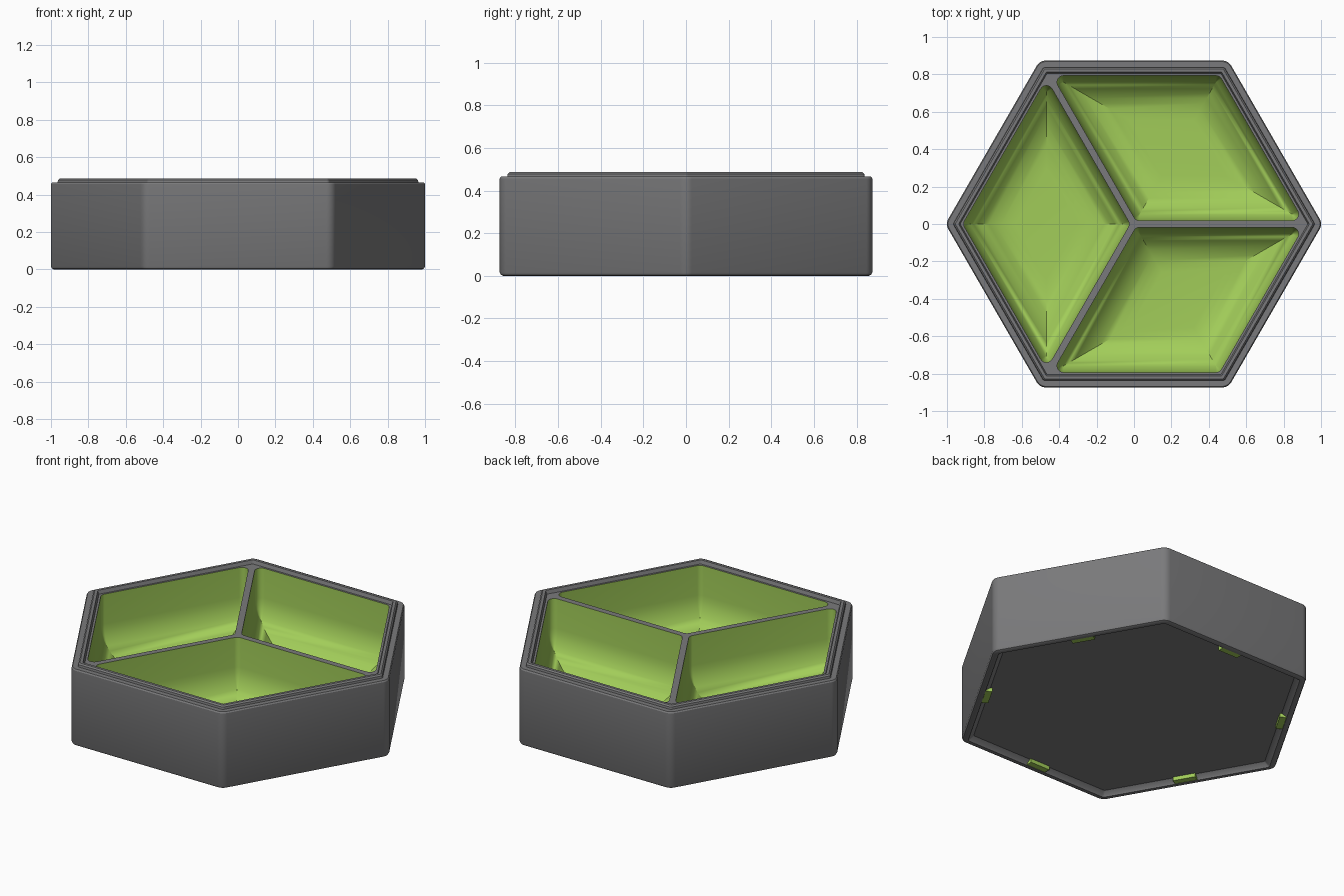
import bpy, bmesh, math
from mathutils import Matrix, Vector

cube = bpy.data.objects.get("Cube")
if cube:
    bpy.data.objects.remove(cube, do_unlink=True)


def material(name, rgb):
    mat = bpy.data.materials.new(name)
    mat.use_nodes = True
    color = (*rgb, 1)
    mat.diffuse_color = color
    mat.node_tree.nodes["Principled BSDF"].inputs["Base Color"].default_value = color
    return mat


GREY = material("grey_plastic", (0.195, 0.195, 0.2))
GREEN = material("lime_plastic", (0.36, 0.61, 0.10))
HEXAGON = [30 + 60 * k for k in range(6)]
DECK_Z = 0.465
DECK_APOTHEM = 0.805


def ring(normals, apothem, radius, z, center=(0, 0), steps=6):
    """Rounded polygon whose sides all sit at one distance from its centre."""
    points = []
    for i, a in enumerate(normals):
        b = normals[(i + 1) % len(normals)]
        turn = math.radians((b - a) % 360)
        start = math.radians(a)
        reach = (apothem - radius) / math.cos(turn / 2)
        mid = start + turn / 2
        for k in range(steps + 1):
            t = start + turn * k / steps
            points.append(Vector((center[0] + reach * math.cos(mid) + radius * math.cos(t),
                                  center[1] + reach * math.sin(mid) + radius * math.sin(t), z)))
    return points


def finish(bm, name, mat):
    bmesh.ops.remove_doubles(bm, verts=bm.verts, dist=0.00001)
    mesh = bpy.data.meshes.new(name)
    bm.to_mesh(mesh)
    bm.free()
    mesh.materials.append(mat)
    obj = bpy.data.objects.new(name, mesh)
    bpy.context.collection.objects.link(obj)
    bpy.ops.object.select_all(action="DESELECT")
    obj.select_set(True)
    bpy.context.view_layer.objects.active = obj
    bpy.ops.object.shade_smooth_by_angle(angle=math.radians(30))
    return obj


def loft(name, rings, mat, cap_start=False, cap_end=False):
    bm = bmesh.new()
    loops = [[bm.verts.new(p) for p in r] for r in rings]
    for low, high in zip(loops, loops[1:]):
        for i in range(len(low)):
            j = (i + 1) % len(low)
            bm.faces.new((low[i], low[j], high[j], high[i]))
    if cap_start:
        bm.faces.new(loops[0][::-1])
    if cap_end:
        bm.faces.new(loops[-1])
    return finish(bm, name, mat)


# Outer shell: recessed underside, walls, shoulder and stacking lip
profile = [(0.81, 0.025), (0.834, 0.008), (0.838, 0), (0.858, 0), (0.868, 0.005),
           (0.8735, 0.016), (0.8735, 0.457), (0.868, DECK_Z), (0.838, DECK_Z),
           (0.836, 0.478), (0.828, 0.486), (0.812, 0.486), (DECK_APOTHEM, DECK_Z)]


def hexagon(apothem, z):
    return ring(HEXAGON, apothem, max(0.055 - (0.8735 - apothem), 0.006), z)


loft("outer_shell", [hexagon(a, z) for a, z in profile], GREY, cap_start=True)

# Three rhombic pockets with deep rounded bottoms
WALL, HALF_DIVIDER = 0.793, 0.018
near = HALF_DIVIDER / math.sin(math.radians(60))
far = WALL / math.cos(math.radians(30))
middle = (near + far) / 2
inradius = (far - near) / 2 * math.cos(math.radians(30))
CORNER, FILLET, FLOOR = 0.035, 0.24, 0.045


def pocket_ring(axis, inset, z):
    t = math.radians(axis)
    normals = [axis - 30, axis + 30, axis + 150, axis + 210]
    return ring(normals, inradius - inset, max(CORNER - inset, 0), z,
                (middle * math.cos(t), middle * math.sin(t)))


openings = []
for name, axis in (("back_pocket", 60), ("side_pocket", 180), ("front_pocket", 300)):
    rings = [pocket_ring(axis, 0, DECK_Z)]
    openings.append(rings[0])
    for k in range(13):
        t = math.pi / 2 * k / 12
        rings.append(pocket_ring(axis, FILLET * (1 - math.cos(t)),
                                 FLOOR + FILLET * (1 - math.sin(t))))
    loft(name, rings, GREEN, cap_end=True)

# Divider deck: flat top surface around the three openings
bm = bmesh.new()
for points in [hexagon(DECK_APOTHEM, DECK_Z)] + openings:
    verts = [bm.verts.new(p) for p in points]
    for i, v in enumerate(verts):
        bm.edges.new((v, verts[(i + 1) % len(verts)]))
bmesh.ops.triangle_fill(bm, edges=bm.edges[:], use_beauty=True, normal=(0, 0, 1))
for face in bm.faces:
    face.normal_update()
    if face.normal.z < 0:
        face.normal_flip()
finish(bm, "divider_deck", GREY)

# Small clips at the middle of each side of the underside recess
for n, angle in enumerate(HEXAGON):
    bm = bmesh.new()
    place = (Matrix.Rotation(math.radians(angle), 4, "Z")
             @ Matrix.Translation((0.82, 0, 0.014))
             @ Matrix.Diagonal((0.04, 0.13, 0.024, 1)))
    bmesh.ops.create_cube(bm, size=1, matrix=place)
    finish(bm, f"base_clip_{n + 1}", GREEN)
